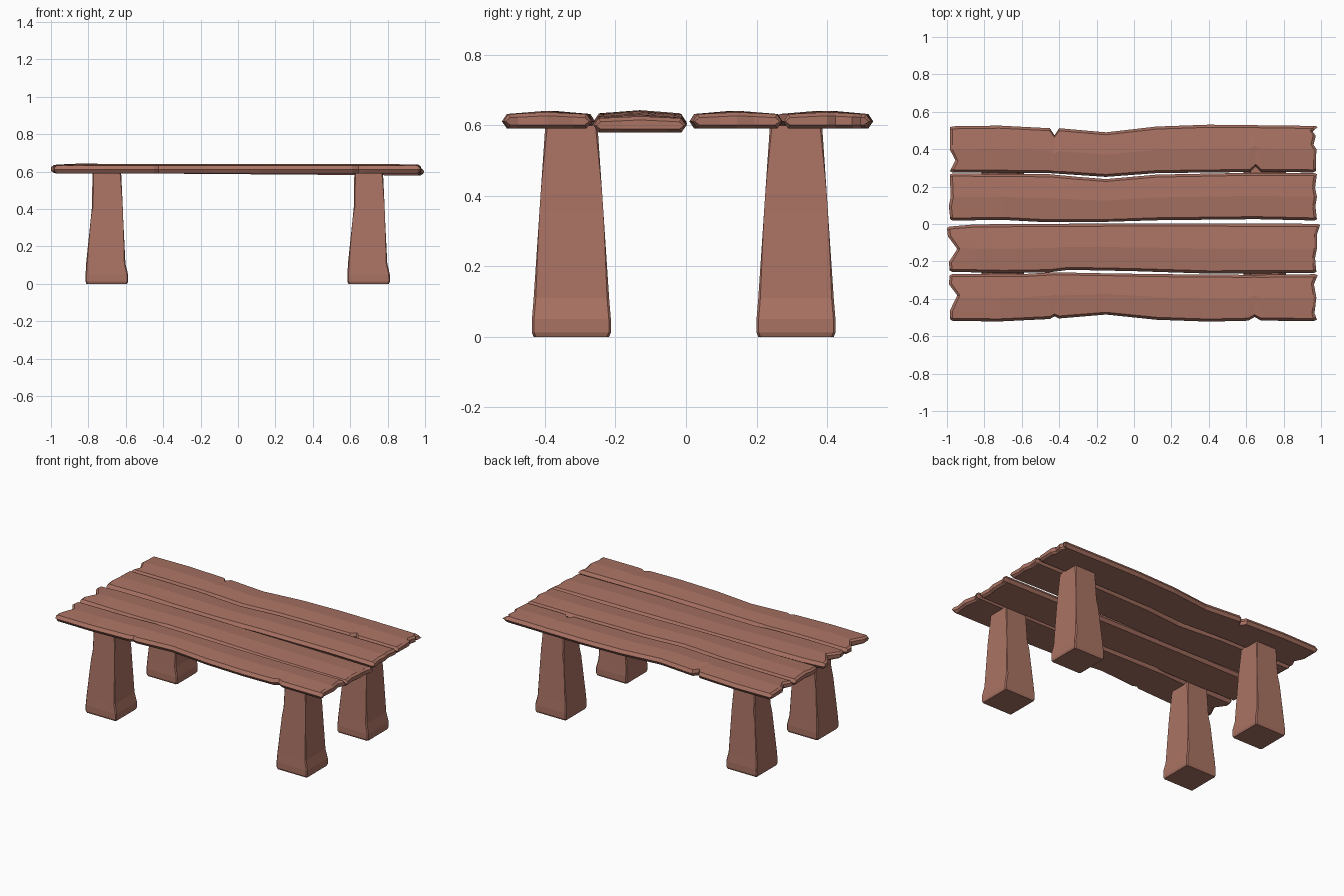
import bpy, bmesh

if "Cube" in bpy.data.objects:
    bpy.data.objects.remove(bpy.data.objects["Cube"])

wood = bpy.data.materials.new("wood")
wood.diffuse_color = (0.40, 0.17, 0.125, 1)
wood.use_nodes = True
wood.node_tree.nodes["Principled BSDF"].inputs["Base Color"].default_value = wood.diffuse_color


def finish(name, bm):
    bmesh.ops.recalc_face_normals(bm, faces=bm.faces)
    me = bpy.data.meshes.new(name)
    bm.to_mesh(me)
    bm.free()
    me.materials.append(wood)
    ob = bpy.data.objects.new(name, me)
    bpy.context.collection.objects.link(ob)
    return ob


def loft(name, rings):
    bm = bmesh.new()
    rows = [[bm.verts.new(p) for p in r] for r in rings]
    n = len(rows[0])
    for a, b in zip(rows, rows[1:]):
        for i in range(n):
            j = (i + 1) % n
            bm.faces.new((a[i], a[j], b[j], b[i]))
    return bm, rows


def lerp(pts, x):
    if x <= pts[0][0]:
        return pts[0][1]
    for (x0, y0), (x1, y1) in zip(pts, pts[1:]):
        if x <= x1:
            return y0 + (y1 - y0) * (x - x0) / (x1 - x0)
    return pts[-1][1]


# Worn plank: wavy side edges, chipped ends, slightly crowned top, chamfered rim
def plank(name, lo, hi, left, right, z0=0.611, z1=0.611, crown=0.01):
    inner = sorted({x for x, _ in lo + hi if -0.9 < x < 0.9} | {-0.7, 0.0, 0.4, 0.8})
    fr = sorted({v for v, _ in left + right} | {0.055, 0.28, 0.5, 0.72, 0.945} - {0, 1})
    fr = [v for v in fr if 0.05 < v < 0.95]

    def ring(kind, x):
        pts = []
        side = [(0, 0)] + [(v, 1) for v in fr] + [(1, 0)] + [(v, -1) for v in reversed(fr)]
        for v, s in side:
            px = x
            if kind < 0:
                px = lerp(left, v) + (0.014 if kind == -1 else 0)
            elif kind > 0:
                px = lerp(right, v) - (0.014 if kind == 1 else 0)
            h = 0.020 if abs(kind) < 2 else 0.010
            zc = z0 + (z1 - z0) * (px + 1) / 2
            z = zc + s * h
            if s > 0:
                z += crown * (1 - abs(2 * v - 1)) * (1 if abs(px) < 0.9 else 0.6)
            a, b = lerp(lo, px), lerp(hi, px)
            if abs(kind) == 2:
                a, b = a + 0.006, b - 0.006
            pts.append((px, a + (b - a) * v, z))
        return pts

    rings = [ring(-2, 0), ring(-1, 0)] + [ring(0, x) for x in inner] + [ring(1, 0), ring(2, 0)]
    bm, rows = loft(name, rings)
    # end caps as strips between the upper and lower rim
    n, m = len(rows[0]), len(fr)
    for r in (rows[0], rows[-1]):
        bm.faces.new((r[0], r[1], r[n - 1]))
        bm.faces.new((r[m], r[m + 1], r[m + 2]))
        for i in range(1, m):
            bm.faces.new((r[i], r[i + 1], r[n - i - 1], r[n - i]))
    return finish(name, bm)


outer = [(-1, .522), (-.72, .526), (-.45, .512), (-.425, .475), (-.40, .512),
         (-.15, .490), (.12, .521), (.4, .531), (1, .524)]
plank("back_plank",
      [(-1, .276), (-.45, .272), (-.3, .262), (-.15, .252), (.12, .272), (.62, .278),
       (.65, .308), (.68, .278), (1, .276)], outer,
      [(0, -.985), (.25, -.955), (.5, -.985), (1, -.985)],
      [(0, .972), (.5, .975), (.6, .96), (.8, .972), (.9, .955), (1, .982)])
plank("back_middle_plank",
      [(-1, .018), (-.7, .022), (-.48, .010), (-.2, .010), (.12, .020), (.65, .026), (1, .018)],
      [(-1, .270), (-.45, .266), (-.3, .252), (-.15, .240), (.12, .264), (.62, .274), (1, .272)],
      [(0, -.982), (.3, -.99), (.5, -.98), (1, -.985)],
      [(0, .978), (.3, .97), (.5, .978), (.7, .968), (1, .978)])
plank("front_middle_plank",
      [(-1, -.255), (-.7, -.262), (-.45, -.258), (-.35, -.245), (0, -.252), (.12, -.256),
       (.4, -.265), (1, -.262)],
      [(-1, -.015), (-.85, -.002), (-.5, .001), (.4, .003), (1, .001)],
      [(0, -.985), (.2, -.99), (.5, -.945), (.8, -.995), (1, -1)],
      [(0, .975), (.3, .968), (.5, .978), (.8, .978), (1, .995)], z0=.614, z1=.599)
plank("front_plank",
      [(-1, -.518), (-.72, -.521), (-.45, -.508), (-.425, -.494), (-.40, -.505), (-.15, -.484),
       (.12, -.512), (.4, -.522), (.61, -.517), (.645, -.497), (.68, -.517), (1, -.518)],
      [(-1, -.268), (-.6, -.268), (-.43, -.258), (-.2, -.263), (.12, -.268), (.65, -.272), (1, -.268)],
      [(0, -.982), (.2, -.985), (.55, -.945), (.8, -.99), (1, -.985)],
      [(0, .978), (.15, .965), (.5, .975), (.8, .962), (1, .982)])

# Tapered legs: z, x range, y half width (section centred on the leg)
section = [(0, -.110, .107, .107), (.012, -.115, .112, .112), (.05, -.115, .112, .112),
           (.11, -.112, .098, .107), (.35, -.087, .086, .091), (.41, -.081, .084, .087),
           (.60, -.078, .075, .074)]
for sx, cx in (("left", -0.70), ("right", 0.70)):
    for sy, cy in (("front", -0.325), ("back", 0.312)):
        rings = [[(cx + a, cy - w, z), (cx + b, cy - w, z), (cx + b, cy + w, z), (cx + a, cy + w, z)]
                 for z, a, b, w in section]
        name = f"{sy}_{sx}_leg"
        bm, rows = loft(name, rings)
        bm.faces.new(rows[0])
        bm.faces.new(rows[-1])
        # soften the long corners
        corners = [e for e in bm.edges
                   if abs(e.verts[0].co.z - e.verts[1].co.z) > 0.001]
        bmesh.ops.bevel(bm, geom=corners, offset=0.006, segments=1, affect='EDGES')
        finish(name, bm)
